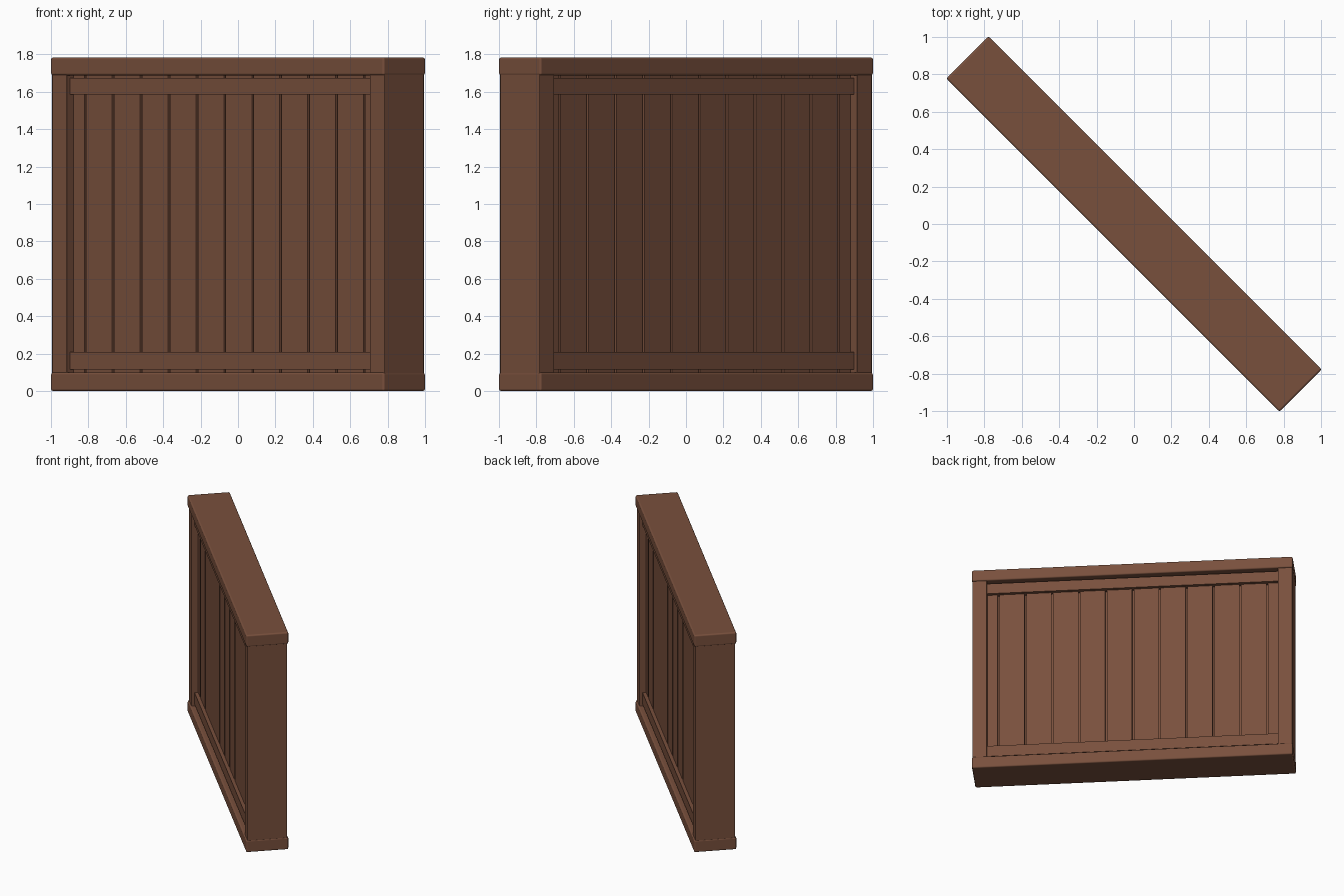
import bpy
from math import radians

cube = bpy.data.objects.get("Cube")
if cube:
    bpy.data.objects.remove(cube, do_unlink=True)

# Single stained wood colour
wood = bpy.data.materials.new("brown_wood")
wood.use_nodes = True
colour = (0.19, 0.08, 0.046, 1)
wood.diffuse_color = colour
wood.node_tree.nodes["Principled BSDF"].inputs["Base Color"].default_value = colour

# The whole wall stands diagonally
TURN = bpy.data.objects.new("wall_pivot", None)
bpy.context.collection.objects.link(TURN)
TURN.rotation_euler.z = radians(-45)
TURN.hide_render = True


def board(name, x0, x1, half_depth, z0, z1, bevel=0.0):
    """Box spanning x0..x1 along the wall and z0..z1 in height."""
    bpy.ops.mesh.primitive_cube_add(size=1)
    ob = bpy.context.object
    ob.name = name
    for v in ob.data.vertices:
        v.co = ((x0 + x1) / 2 + v.co.x * (x1 - x0),
                v.co.y * 2 * half_depth,
                (z0 + z1) / 2 + v.co.z * (z1 - z0))
    ob.data.materials.append(wood)
    ob.parent = TURN
    if bevel:
        mod = ob.modifiers.new("soft_edges", "BEVEL")
        mod.width = bevel
        mod.segments = 2
        mod.harden_normals = True
        ob.data.polygons.foreach_set("use_smooth", [True] * len(ob.data.polygons))
    return ob


HEIGHT = 1.785
LENGTH = 1.26      # half length of the outer rails
INNER = 1.144      # half width of the opening

# Outer frame: sill, cap and end posts
board("bottom_rail", -LENGTH, LENGTH, 0.16, 0, 0.1, 0.012)
board("top_rail", -LENGTH, LENGTH, 0.16, HEIGHT - 0.097, HEIGHT, 0.012)
board("right_post", -1.257, -INNER, 0.15, 0.09, 1.7, 0.004)
board("left_post", INNER, 1.257, 0.15, 0.09, 1.7, 0.004)

# Inner cross rails
board("lower_cross_rail", -INNER - 0.01, INNER + 0.01, 0.127, 0.115, 0.209)
board("upper_cross_rail", -INNER - 0.01, INNER + 0.01, 0.127, 1.585, 1.674)

# Vertical planks with narrow grooves, cut short at both ends
PITCH, GROOVE = 0.211, 0.014
for i in range(-6, 6):
    left = max(i * PITCH + GROOVE / 2, -INNER - 0.01)
    right = min((i + 1) * PITCH - GROOVE / 2, INNER + 0.01)
    board(f"plank_{i + 7}", left, right, 0.1, 0.09, 1.7)

# Solid core behind the grooves
board("panel_core", -INNER, INNER, 0.075, 0.09, 1.7)
